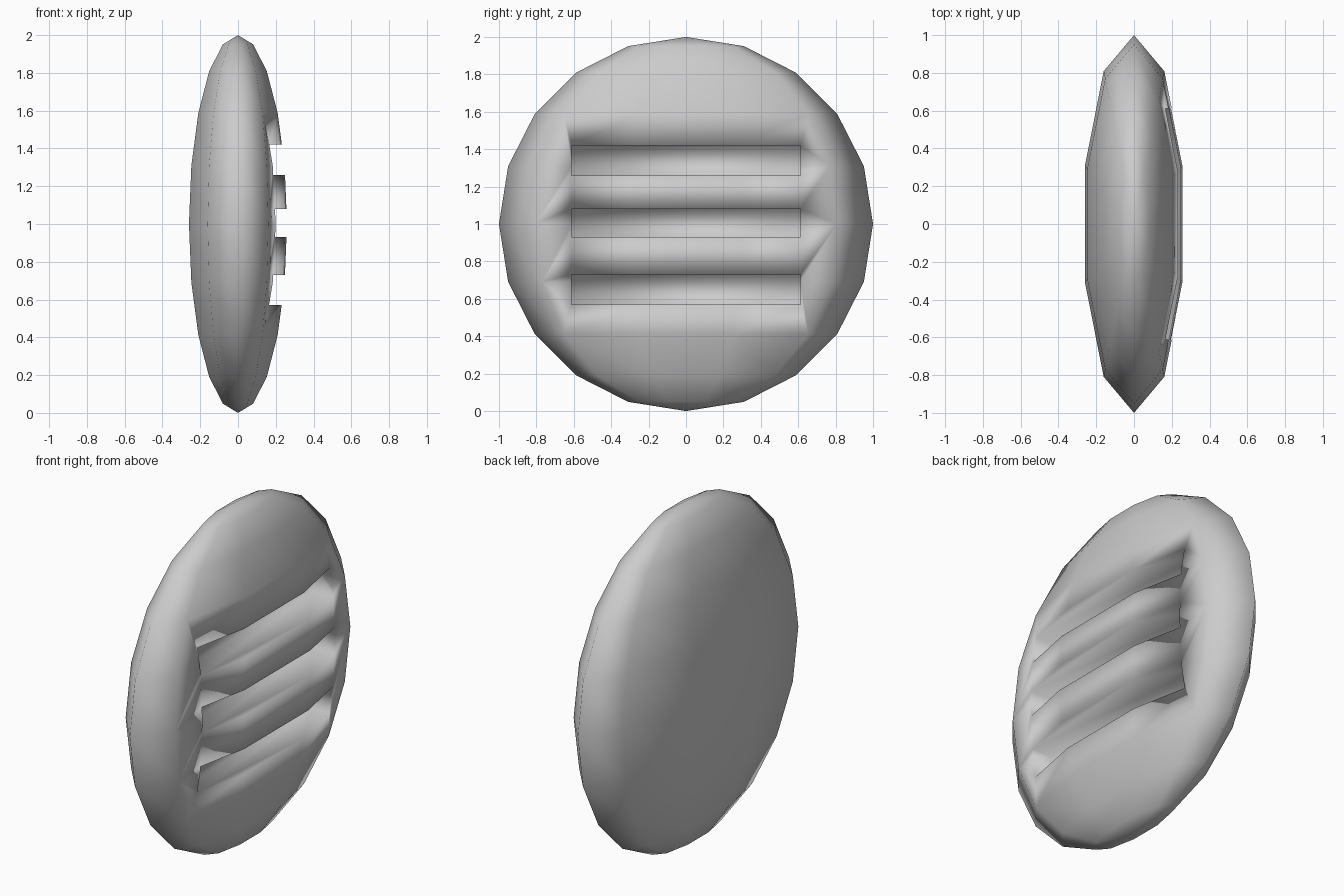
import bpy, bmesh, math
from mathutils import Matrix, Vector

if "Cube" in bpy.data.objects:
    bpy.data.objects.remove(bpy.data.objects["Cube"])


def make_object(name, bm):
    bmesh.ops.recalc_face_normals(bm, faces=bm.faces)
    for f in bm.faces:
        f.smooth = True
    me = bpy.data.meshes.new(name)
    bm.to_mesh(me)
    bm.free()
    ob = bpy.data.objects.new(name, me)
    bpy.context.collection.objects.link(ob)
    return ob


# Flattened ten-sided ball: half-circle profile spun round the upright axis
bm = bmesh.new()
profile = [bm.verts.new((0, math.sin(math.pi * i / 10), 1 + math.cos(math.pi * i / 10)))
           for i in range(11)]
edges = [bm.edges.new(pair) for pair in zip(profile, profile[1:])]
bmesh.ops.spin(bm, geom=profile + edges, cent=(0, 0, 0), axis=(0, 0, 1),
               angle=2 * math.pi, steps=10, use_duplicate=False)
bmesh.ops.remove_doubles(bm, verts=bm.verts, dist=0.0005)
bmesh.ops.scale(bm, vec=Vector((0.273, 1, 1)), verts=bm.verts)
disc = make_object("slotted_disc", bm)

# Three horizontal slots sunk into the +x face
FLOOR_X, OUTER_X = 0.06, 0.46
bm = bmesh.new()
for low, high in ((0.57, 0.73), (0.93, 1.08), (1.26, 1.42)):
    bmesh.ops.create_cube(
        bm, size=1,
        matrix=Matrix.Translation(((FLOOR_X + OUTER_X) / 2, 0, (low + high) / 2))
        @ Matrix.Diagonal((OUTER_X - FLOOR_X, 1.224, high - low, 1)))
cutter = make_object("slot_cutter", bm)
cutter.hide_render = True
cutter.display_type = 'WIRE'

cut = disc.modifiers.new("slots", 'BOOLEAN')
cut.operation = 'DIFFERENCE'
cut.solver = 'EXACT'
cut.object = cutter
